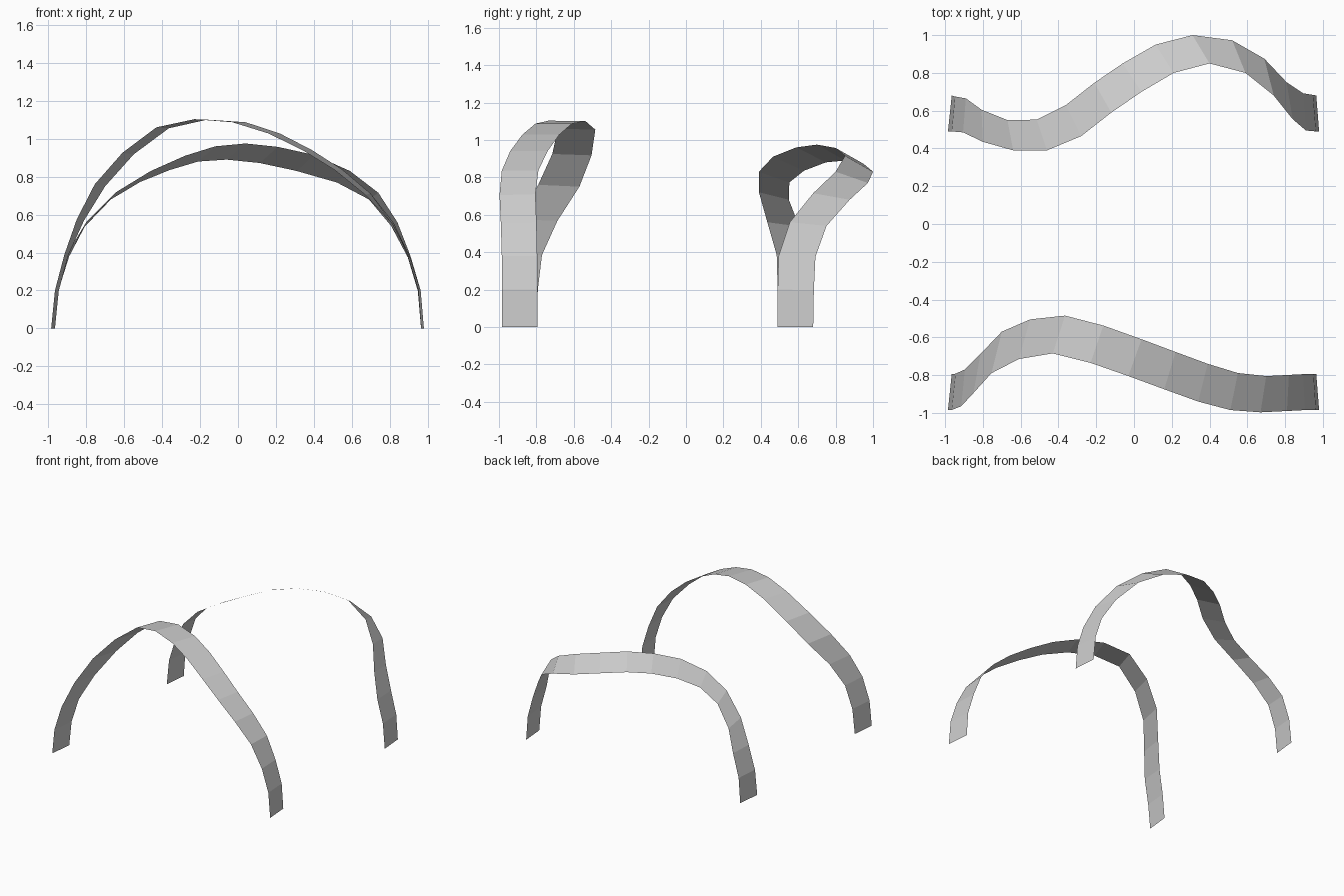
import bpy
from mathutils import Vector


def ribbon(name, foot_y, path, spans):
    """Flat strip: front-edge path plus width vectors keyed at every second row."""
    left = [(-0.985, foot_y, 0), (-0.965, foot_y, 0.2)]
    right = [(0.963, foot_y, 0.2), (0.98, foot_y, 0)]
    front = [Vector(p) for p in left + path + right]
    keys = [Vector(s) for s in [(0.02, 0.19, 0)] + spans + [(-0.015, 0.19, 0)]]
    verts = []
    for i, p in enumerate(front):
        a = keys[i // 2]
        b = keys[min((i + 1) // 2, len(keys) - 1)]
        verts += [p, p + (a + b) / 2]
    faces = [(2 * i, 2 * i + 1, 2 * i + 3, 2 * i + 2) for i in range(len(front) - 1)]
    # outward side of the arch faces up
    faces = [f[::-1] for f in faces]
    mesh = bpy.data.meshes.new(name)
    mesh.from_pydata(verts, [], faces)
    mesh.update()
    obj = bpy.data.objects.new(name, mesh)
    bpy.context.collection.objects.link(obj)
    return obj


# back arch: lower, twisted towards the back
ribbon("back_arch", 0.49,
       [(-0.905, 0.485, 0.385), (-0.80, 0.435, 0.56), (-0.64, 0.39, 0.72),
        (-0.46, 0.39, 0.83), (-0.28, 0.465, 0.91), (-0.12, 0.59, 0.96),
        (0.04, 0.70, 0.975), (0.21, 0.80, 0.957), (0.40, 0.85, 0.915),
        (0.59, 0.80, 0.83), (0.74, 0.68, 0.715), (0.84, 0.555, 0.56),
        (0.91, 0.495, 0.38)],
       [(0.015, 0.18, -0.005), (-0.03, 0.16, -0.04), (-0.08, 0.165, -0.075),
        (-0.10, 0.15, -0.085), (-0.09, 0.15, -0.085), (-0.05, 0.195, -0.035),
        (-0.015, 0.197, -0.005)])

# front arch: taller, leaning the other way
ribbon("front_arch", -0.985,
       [(-0.915, -0.965, 0.39), (-0.85, -0.895, 0.575), (-0.755, -0.79, 0.76),
        (-0.61, -0.715, 0.925), (-0.43, -0.685, 1.06), (-0.23, -0.735, 1.103),
        (-0.03, -0.805, 1.087), (0.16, -0.875, 1.028), (0.34, -0.94, 0.94),
        (0.51, -0.985, 0.835), (0.67, -0.997, 0.705), (0.81, -0.99, 0.555),
        (0.905, -0.985, 0.38)],
       [(0.02, 0.195, -0.005), (0.055, 0.22, -0.01), (0.065, 0.20, -0.005),
        (0.07, 0.195, 0), (0.05, 0.20, 0), (0.03, 0.192, 0.005),
        (-0.01, 0.19, 0)])
